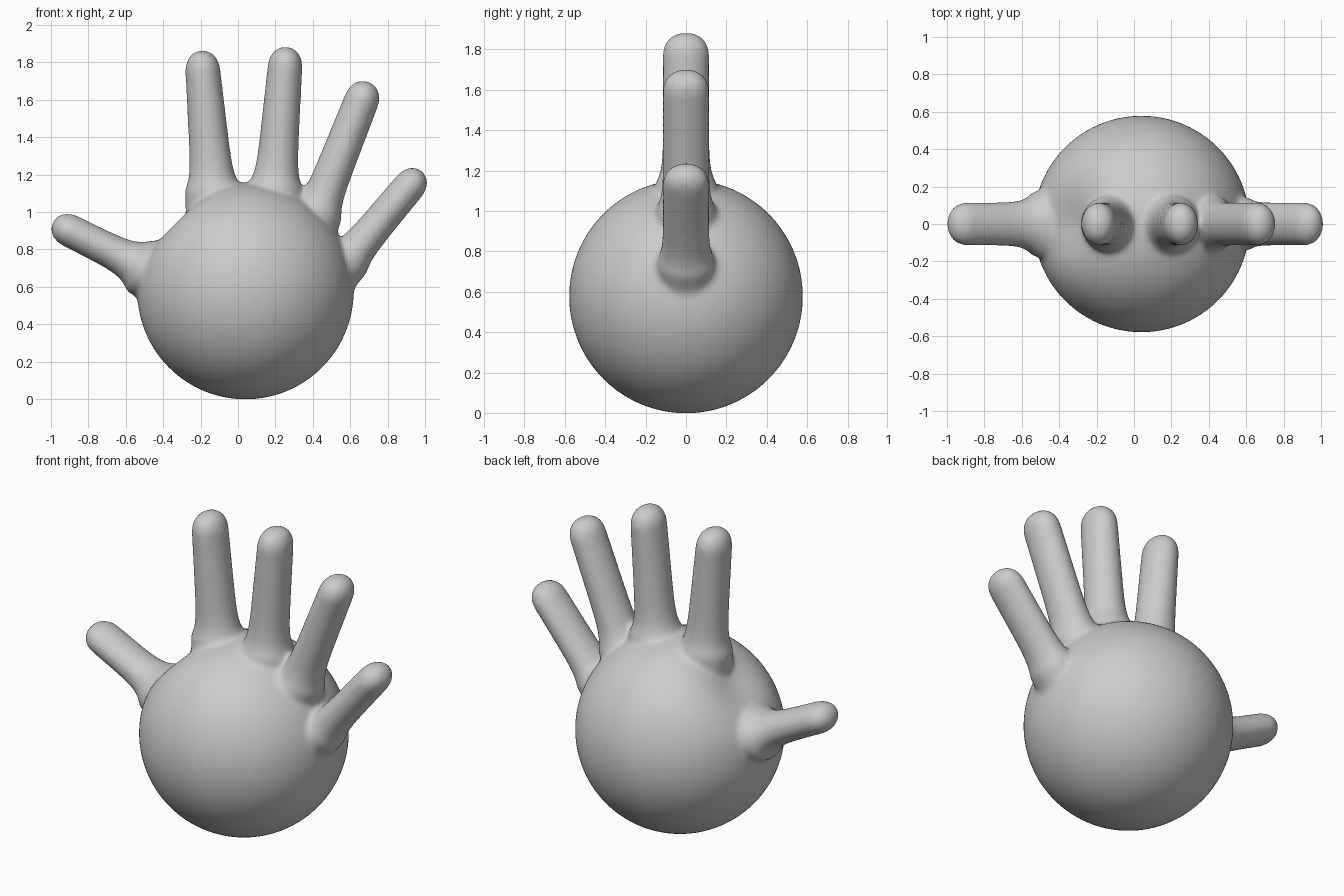
import bpy, bmesh, math
from mathutils import Vector

if "Cube" in bpy.data.objects:
    bpy.data.objects.remove(bpy.data.objects["Cube"])

CENTER, RADIUS = Vector((0.04, 0, 0.577)), 0.579

grey = bpy.data.materials.new("light grey")
grey.diffuse_color = (0.6, 0.6, 0.6, 1)
grey.use_nodes = True
grey.node_tree.nodes["Principled BSDF"].inputs["Base Color"].default_value = grey.diffuse_color

bm = bmesh.new()

# Ball-shaped palm, flattened a little between thumb and first finger
ball = bmesh.ops.create_uvsphere(bm, u_segments=96, v_segments=64, radius=RADIUS)
dent = Vector((-0.71, 0, 0.71))
for v in ball["verts"]:
    angle = v.co.angle(dent)
    v.co = v.co * (1 - 0.12 * math.exp(-(angle / 0.36) ** 2)) + CENTER


def add_finger(base, tip, base_w, tip_w, flare, thick=0.115, sides=40, rings=70):
    """Tapered oval finger in the xz plane, blunt tip, flared where it leaves the palm."""
    p0, p1 = Vector((base[0], 0, base[1])), Vector((tip[0], 0, tip[1]))
    axis = p1 - p0
    length = axis.length
    side = Vector((axis.z, 0, -axis.x)).normalized()
    cap = 0.11
    loops = []
    for i in range(rings):
        t = math.sin(i / (rings - 1) * math.pi / 2) * 0.9999
        p = p0 + axis * t
        u = max(0, 1 - (1 - t) * length / cap)
        shrink = (1 - u ** 2.2) ** (1 / 2.2)
        outside = max(0, (p - CENTER).length - RADIUS)
        extra = flare * math.exp(-outside / 0.055)
        w = (base_w + (tip_w - base_w) * t + extra) * shrink
        d = (thick + extra) * shrink
        ring = []
        for k in range(sides):
            a = 2 * math.pi * k / sides
            ring.append(bm.verts.new(p + side * w * math.cos(a) + Vector((0, d * math.sin(a), 0))))
        loops.append(ring)
    for a, b in zip(loops, loops[1:]):
        for k in range(sides):
            n = (k + 1) % sides
            bm.faces.new((a[k], a[n], b[n], b[k]))
    bm.faces.new(loops[0][::-1])
    bm.faces.new(loops[-1])


# Thumb and four fingers: base, tip, half widths, flare
add_finger((-0.36, 0.63), (-0.99, 0.945), 0.092, 0.088, 0.065)
add_finger((-0.12, 0.95), (-0.197, 1.863), 0.122, 0.09, 0.035)
add_finger((0.185, 0.95), (0.26, 1.883), 0.118, 0.09, 0.04)
add_finger((0.365, 0.85), (0.70, 1.695), 0.105, 0.092, 0.035)
add_finger((0.45, 0.58), (0.983, 1.218), 0.096, 0.086, 0.03)

bmesh.ops.recalc_face_normals(bm, faces=bm.faces)
mesh = bpy.data.meshes.new("hand")
bm.to_mesh(mesh)
bm.free()
mesh.materials.append(grey)
hand = bpy.data.objects.new("hand", mesh)
bpy.context.collection.objects.link(hand)

# Fuse the parts into one skin and soften the joins
remesh = hand.modifiers.new("fuse", 'REMESH')
remesh.mode = 'VOXEL'
remesh.voxel_size = 0.014
remesh.use_smooth_shade = True
smooth = hand.modifiers.new("soften", 'SMOOTH')
smooth.factor = 0.5
smooth.iterations = 14
